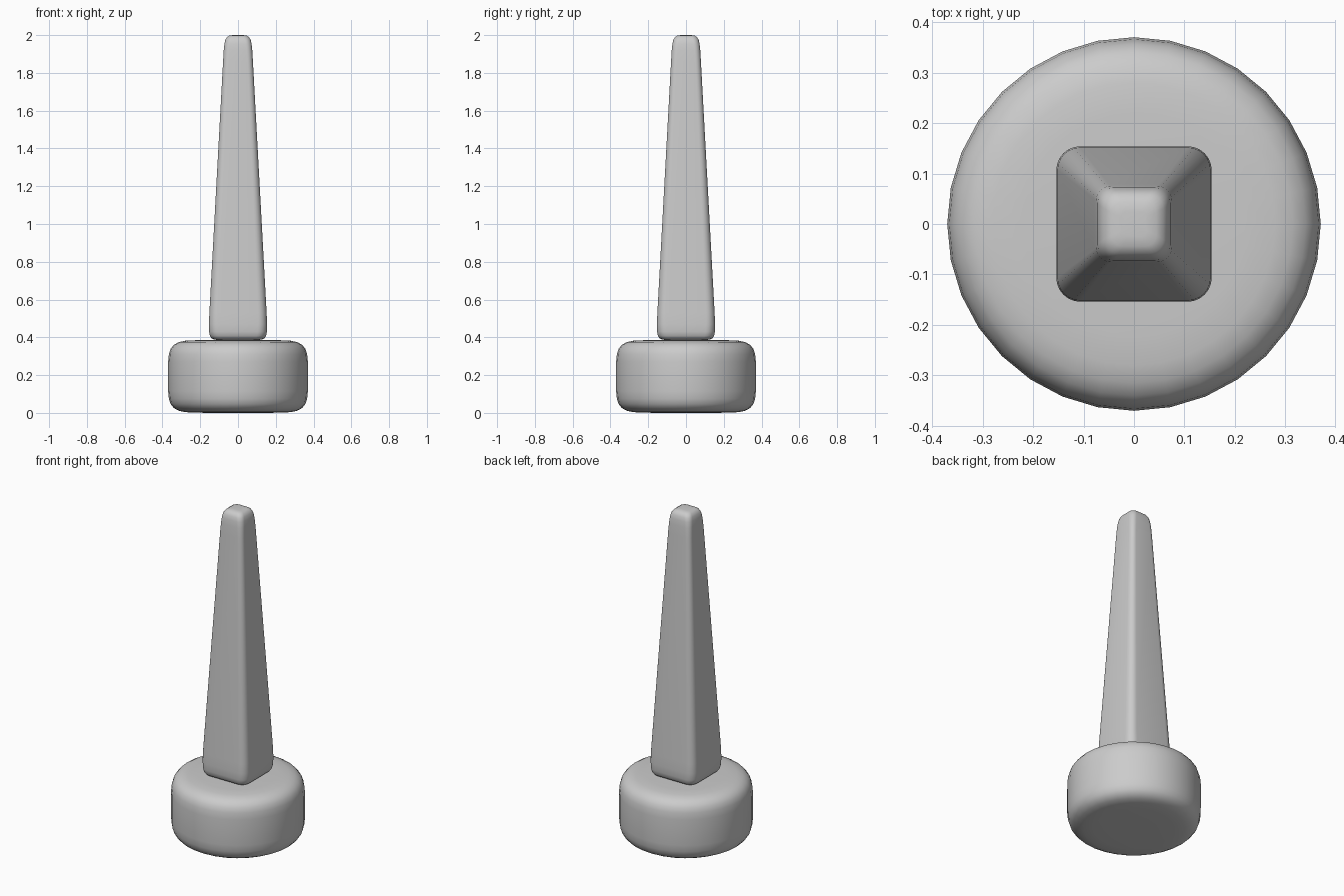
import bpy, bmesh
from math import sin, cos, pi

if "Cube" in bpy.data.objects:
    bpy.data.objects.remove(bpy.data.objects["Cube"])


def loft(name, rings):
    """Skin a stack of matching rings, capping both ends."""
    bm = bmesh.new()
    loops = [[bm.verts.new(p) for p in ring] for ring in rings]
    n = len(loops[0])
    for a, b in zip(loops, loops[1:]):
        for i in range(n):
            j = (i + 1) % n
            bm.faces.new((a[i], a[j], b[j], b[i]))
    bm.faces.new(loops[0][::-1])
    bm.faces.new(loops[-1])
    mesh = bpy.data.meshes.new(name)
    bm.to_mesh(mesh)
    bm.free()
    mesh.shade_smooth()
    obj = bpy.data.objects.new(name, mesh)
    bpy.context.collection.objects.link(obj)
    return obj


def circle(r, z, n=32):
    return [(r * cos(2 * pi * i / n), r * sin(2 * pi * i / n), z) for i in range(n)]


def rounded_square(half, radius, z, steps=6):
    pts = []
    c = half - radius
    for k, (sx, sy) in enumerate(((1, 1), (-1, 1), (-1, -1), (1, -1))):
        for i in range(steps + 1):
            a = pi / 2 * (k + i / steps)
            pts.append((sx * c + radius * cos(a), sy * c + radius * sin(a), z))
    return pts


# Round base with softened rims
base_profile = [(0.10, 0.0), (0.22, 0.001), (0.28, 0.004), (0.315, 0.012),
                (0.340, 0.026), (0.357, 0.047), (0.366, 0.075), (0.37, 0.115)]
base_profile += [(r, 0.386 - z) for r, z in reversed(base_profile)]
loft("base", [circle(r, z) for r, z in base_profile])

# Tapered square shaft: half width, corner radius, height
shaft_profile = [(0.09, 0.03, 0.385), (0.125, 0.04, 0.388), (0.140, 0.046, 0.395),
                 (0.149, 0.05, 0.408), (0.153, 0.05, 0.43), (0.154, 0.048, 0.47),
                 (0.1515, 0.045, 0.53), (0.079, 0.029, 1.86), (0.0755, 0.03, 1.92),
                 (0.072, 0.031, 1.953), (0.067, 0.031, 1.975), (0.058, 0.028, 1.990),
                 (0.044, 0.022, 1.998), (0.025, 0.012, 2.0)]
loft("shaft", [rounded_square(h, r, z) for h, r, z in shaft_profile])
